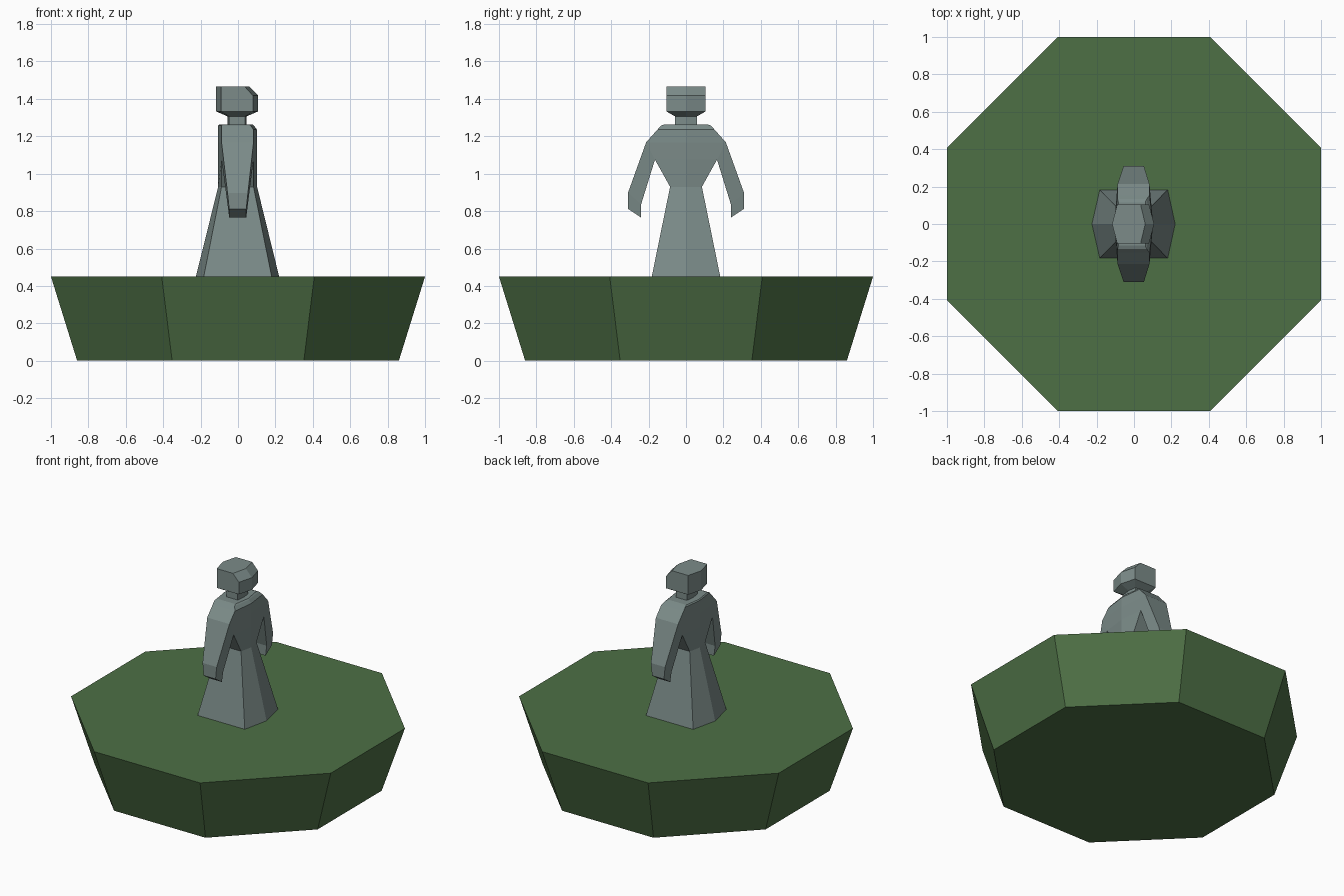
import bpy, bmesh

if "Cube" in bpy.data.objects:
    bpy.data.objects.remove(bpy.data.objects["Cube"])


def material(name, rgb):
    m = bpy.data.materials.new(name)
    m.diffuse_color = (*rgb, 1)
    m.use_nodes = True
    m.node_tree.nodes["Principled BSDF"].inputs["Base Color"].default_value = m.diffuse_color
    return m


STONE = material("weathered_stone", (0.20, 0.26, 0.25))
GREEN = material("green_base", (0.075, 0.16, 0.06))


def loft(name, rings, mat):
    """Skin equal-length rings of points and cap both ends."""
    bm = bmesh.new()
    loops = [[bm.verts.new(p) for p in ring] for ring in rings]
    n = len(loops[0])
    for a, b in zip(loops, loops[1:]):
        for i in range(n):
            j = (i + 1) % n
            bm.faces.new((a[i], a[j], b[j], b[i]))
    bm.faces.new(loops[0][::-1])
    bm.faces.new(loops[-1])
    bmesh.ops.recalc_face_normals(bm, faces=bm.faces)
    me = bpy.data.meshes.new(name)
    bm.to_mesh(me)
    bm.free()
    me.materials.append(mat)
    ob = bpy.data.objects.new(name, me)
    bpy.context.collection.objects.link(ob)
    return ob


def octagon(z, r, c):
    return [(r, -c, z), (r, c, z), (c, r, z), (-c, r, z),
            (-r, c, z), (-r, -c, z), (-c, -r, z), (c, -r, z)]


def hexa(z, back, back_side, front_side, front, y):
    """Pointed hexagon: ridges on the x axis, flat sides at +-y."""
    return [(front, 0, z), (front_side, y, z), (back_side, y, z),
            (back, 0, z), (back_side, -y, z), (front_side, -y, z)]


# Octagonal plinth, wider at the top
loft("base", [octagon(0, 0.86, 0.352), octagon(0.45, 1.0, 0.408)], GREEN)

# Flared robe
loft("robe_skirt", [hexa(0.45, -0.225, -0.183, 0.18, 0.22, 0.183),
                    hexa(0.93, -0.106, -0.088, 0.083, 0.102, 0.085)], STONE)

# Torso widening to the shoulders, front edge bevelled at the collar
loft("torso", [hexa(0.93, -0.106, -0.088, 0.083, 0.102, 0.085),
               hexa(1.075, -0.106, -0.088, 0.083, 0.102, 0.166),
               hexa(1.168, -0.106, -0.088, 0.083, 0.102, 0.213),
               hexa(1.235, -0.106, -0.088, 0.083, 0.102, 0.153),
               hexa(1.257, -0.106, -0.088, 0.068, 0.085, 0.134),
               hexa(1.264, -0.10, -0.083, 0.06, 0.078, 0.115)], STONE)

# Arms: (inner y, inner z, outer y, outer z, back x, front x)
ARM = [(0.166, 1.075, 0.213, 1.168, -0.088, 0.083),
       (0.24, 0.836, 0.31, 0.898, -0.056, 0.053),
       (0.24, 0.765, 0.31, 0.812, -0.047, 0.044)]
for side, s in (("left", 1), ("right", -1)):
    loft(side + "_arm", [[(xb, s * yi, zi), (xf, s * yi, zi),
                          (xf, s * yo, zo), (xb, s * yo, zo)]
                         for yi, zi, yo, zo, xb, xf in ARM], STONE)

# Neck and head
loft("neck", [hexa(1.255, -0.055, -0.047, 0.038, 0.045, 0.058),
              hexa(1.306, -0.055, -0.047, 0.038, 0.045, 0.058)], STONE)
loft("head", [hexa(1.306, -0.055, -0.047, 0.038, 0.045, 0.058),
              hexa(1.333, -0.117, -0.09, 0.08, 0.108, 0.105),
              hexa(1.417, -0.117, -0.09, 0.08, 0.108, 0.105),
              hexa(1.467, -0.117, -0.09, 0.035, 0.06, 0.105)], STONE)
